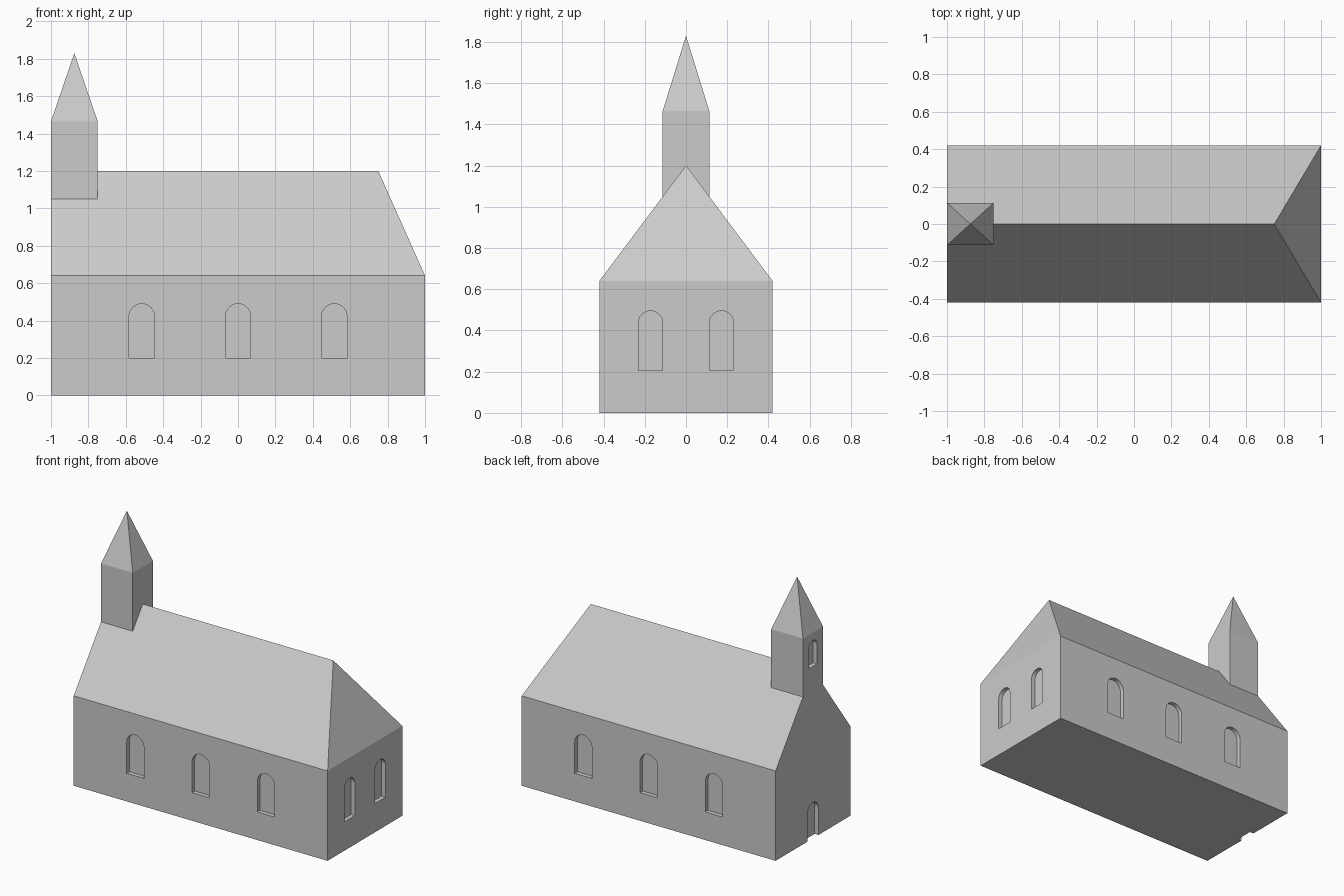
import bpy, bmesh, math

if "Cube" in bpy.data.objects:
    bpy.data.objects.remove(bpy.data.objects["Cube"])

stone = bpy.data.materials.new("light_grey_stone")
stone.diffuse_color = (0.6, 0.6, 0.6, 1)
stone.use_nodes = True
stone.node_tree.nodes["Principled BSDF"].inputs["Base Color"].default_value = stone.diffuse_color

X, Y, EAVE, RIDGE = 1.0, 0.42, 0.64, 1.2      # nave
HIP = 0.75                                     # ridge end above the hipped side
TX, TY, TTOP, APEX = -0.75, 0.113, 1.465, 1.83  # tower
TZ = RIDGE - TY * (RIDGE - EAVE) / Y           # roof height at tower side
DEPTH = 0.03                                   # recess depth


def make_object(name, bm):
    bmesh.ops.remove_doubles(bm, verts=bm.verts, dist=1e-5)
    bmesh.ops.recalc_face_normals(bm, faces=bm.faces)
    me = bpy.data.meshes.new(name)
    bm.to_mesh(me)
    bm.free()
    me.materials.append(stone)
    ob = bpy.data.objects.new(name, me)
    bpy.context.collection.objects.link(ob)
    return ob


# Shell: nave, hipped roof and tower as one watertight skin
bm = bmesh.new()


def face(*pts):
    bm.faces.new([bm.verts.new(p) for p in pts])


for s in (-1, 1):
    y, t = s * Y, s * TY
    face((-X, y, 0), (X, y, 0), (X, y, EAVE), (-X, y, EAVE))            # long wall
    face((-X, y, EAVE), (X, y, EAVE), (HIP, 0, RIDGE), (TX, 0, RIDGE),
         (TX, t, TZ), (-X, t, TZ))                                      # roof slope
    face((-X, t, TZ), (TX, t, TZ), (TX, t, TTOP), (-X, t, TTOP))        # tower side
spire = ((-X + TX) / 2, 0, APEX)
ring = [(-X, -TY, TTOP), (TX, -TY, TTOP), (TX, TY, TTOP), (-X, TY, TTOP)]
for i in range(4):
    face(ring[i], ring[(i + 1) % 4], spire)                             # spire
face((TX, -TY, TZ), (TX, 0, RIDGE), (TX, TY, TZ), ring[2], ring[1])     # tower rear
face((X, -Y, 0), (X, Y, 0), (X, Y, EAVE), (X, -Y, EAVE))                # end wall
face((X, -Y, EAVE), (X, Y, EAVE), (HIP, 0, RIDGE))                      # hip
face((-X, -Y, 0), (-X, Y, 0), (-X, Y, EAVE), (-X, TY, TZ), ring[3],
     ring[0], (-X, -TY, TZ), (-X, -Y, EAVE))                            # gable front
face((-X, -Y, 0), (X, -Y, 0), (X, Y, 0), (-X, Y, 0))                    # floor
church = make_object("church", bm)

# Arched recess cutters
cut = bmesh.new()


def arch(axis, wall, centre, width, z0, z1):
    """Round-topped prism sunk DEPTH into the wall plane at axis = wall."""
    r = width / 2
    prof = [(-r, z0), (r, z0)]
    prof += [(r * math.cos(a), z1 - r + r * math.sin(a))
             for a in (math.pi * i / 12 for i in range(13))]
    s = math.copysign(1, wall)
    rings = []
    for d in (wall - s * DEPTH, wall + s * 0.05):
        rings.append([cut.verts.new((d, centre + u, z) if axis == 'x'
                                    else (centre + u, d, z)) for u, z in prof])
    n = len(prof)
    for ring_ in rings:
        cut.faces.new(ring_)
    for i in range(n):
        j = (i + 1) % n
        cut.faces.new((rings[0][i], rings[0][j], rings[1][j], rings[1][i]))


for s in (-1, 1):
    for x in (-0.515, 0, 0.515):
        arch('y', s * Y, x, 0.136, 0.2, 0.49)       # side windows
    arch('x', X, s * 0.172, 0.117, 0.205, 0.495)    # end windows
arch('x', -X, 0, 0.125, -0.05, 0.255)               # door
arch('x', -X, 0, 0.09, 1.225, 1.41)                 # tower window
cutter = make_object("recess_cutter", cut)
cutter.hide_render = True

mod = church.modifiers.new("recesses", 'BOOLEAN')
mod.operation = 'DIFFERENCE'
mod.solver = 'EXACT'
mod.object = cutter
bpy.context.view_layer.objects.active = church
church.select_set(True)
bpy.ops.object.modifier_apply(modifier=mod.name)
bpy.data.objects.remove(cutter)
